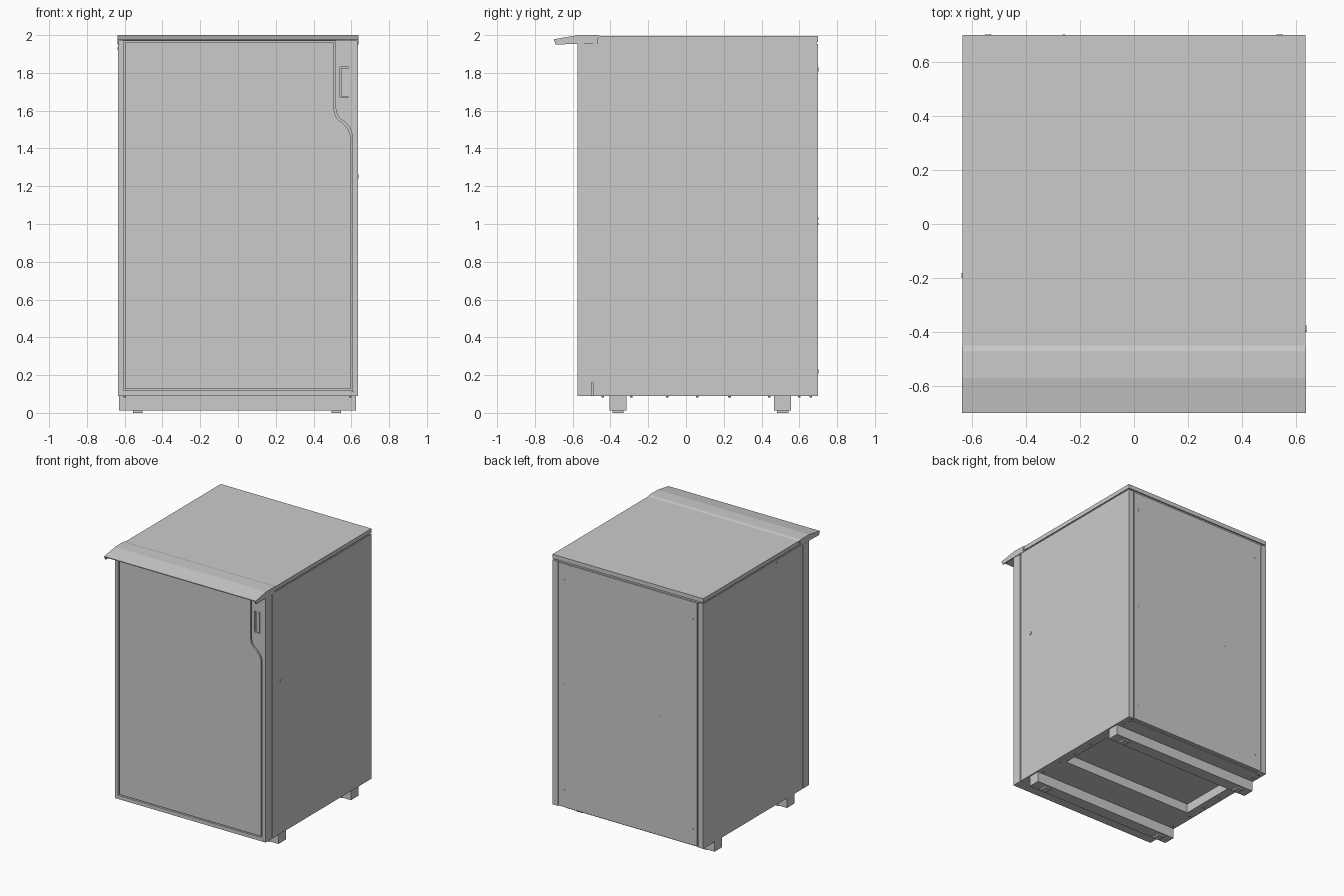
import bpy, bmesh, math
from mathutils import Vector

if "Cube" in bpy.data.objects:
    bpy.data.objects.remove(bpy.data.objects["Cube"])


def finish(name, bm):
    bmesh.ops.recalc_face_normals(bm, faces=bm.faces[:])
    me = bpy.data.meshes.new(name)
    bm.to_mesh(me)
    bm.free()
    ob = bpy.data.objects.new(name, me)
    bpy.context.collection.objects.link(ob)
    return ob


def box(name, x0, x1, y0, y1, z0, z1):
    bm = bmesh.new()
    bmesh.ops.create_cube(bm, size=1)
    for v in bm.verts:
        v.co = Vector(((x0 + x1) / 2 + v.co.x * (x1 - x0),
                       (y0 + y1) / 2 + v.co.y * (y1 - y0),
                       (z0 + z1) / 2 + v.co.z * (z1 - z0)))
    return finish(name, bm)


def prism(name, pts, axis, a, b):
    """Extrude a 2D outline along x (outline is y,z), y (x,z) or z (x,y) from a to b."""
    def at(p, d):
        return {'x': (d, p[0], p[1]), 'y': (p[0], d, p[1]), 'z': (p[0], p[1], d)}[axis]
    bm = bmesh.new()
    face = bm.faces.new([bm.verts.new(at(p, a)) for p in pts])
    ext = bmesh.ops.extrude_face_region(bm, geom=[face])
    shift = Vector(at((0, 0), b - a))
    for v in ext['geom']:
        if isinstance(v, bmesh.types.BMVert):
            v.co += shift
    return finish(name, bm)


def disc(name, centre, axis, r, depth, n=16):
    ring = [(r * math.cos(2 * math.pi * i / n), r * math.sin(2 * math.pi * i / n)) for i in range(n)]
    ob = prism(name, ring, axis, -depth / 2, depth / 2)
    ob.location = centre
    return ob


W = 0.635          # half width of the cabinet
FRONT, BACK = -0.575, 0.70

# inner core that closes the seams
box("core", -0.628, 0.628, -0.55, 0.69, 0.16, 1.985)

# side panels, rear corner posts, door frame sides
for s, side in ((-1, "left"), (1, "right")):
    xa, xb = sorted((s * 0.61, s * W))
    box(side + "_side_panel", xa, xb, -0.493, BACK, 0.09, 1.953)
    xa, xb = sorted((s * 0.59, s * W))
    box(side + "_rear_post", xa, xb, 0.66, BACK, 0.09, 1.953)
    xa, xb = sorted((s * 0.608, s * W))
    box(side + "_frame_return", xa, xb, -0.55, -0.50, 0.09, 1.95)

# back panel with its fixings
box("back_panel", -0.583, 0.583, 0.67, BACK, 0.095, 1.948)
for x in (-0.54, 0.54):
    for z in (0.22, 1.82):
        disc("back_bolt", (x, BACK, z), 'y', 0.012, 0.004)
disc("back_vent_dot", (-0.26, BACK, 1.0), 'y', 0.005, 0.003)
disc("back_small_screw", (0.54, BACK, 1.03), 'y', 0.005, 0.003)

# underside: strips around a shallow opening
box("bottom_front_plate", -0.61, 0.61, -0.50, -0.08, 0.09, 0.17)
box("bottom_rear_plate", -0.61, 0.61, 0.38, 0.67, 0.09, 0.17)
for s in (-1, 1):
    xa, xb = sorted((s * 0.56, s * 0.61))
    box("bottom_edge_strip", xa, xb, -0.08, 0.38, 0.09, 0.17)
box("bottom_door_sill", -W, W, -0.55, -0.50, 0.09, 0.17)

# foot beams with pads
for y, nm in ((-0.36, "front"), (0.512, "rear")):
    box(nm + "_foot_beam", -0.63, 0.625, y - 0.045, y + 0.045, 0.012, 0.09)
    for x in (-0.53, 0.52):
        box(nm + "_foot_pad", x - 0.025, x + 0.025, y - 0.03, y + 0.03, 0, 0.012)

# small bolt heads under the base
for x in (-0.6, 0.595):
    for y in (-0.44, -0.29, -0.1, 0.06, 0.23, 0.44, 0.6, 0.66):
        disc("base_bolt", (x, y, 0.087), 'z', 0.007, 0.01, 8)

# door with stepped upper right corner
curve = [(0.595, 1.47), (0.585, 1.50), (0.56, 1.53), (0.53, 1.553), (0.516, 1.573), (0.508, 1.605)]
door = [(-0.598, 0.127), (0.595, 0.127)] + curve + [(0.508, 1.962), (-0.598, 1.962)]
prism("door", door, 'y', FRONT, -0.54)

# frame around the door
prism("frame_left", [(-W, 0.09), (-0.607, 0.118), (-0.607, 1.97), (-W, 1.97)], 'y', FRONT, -0.54)
prism("frame_bottom", [(-W, 0.09), (W, 0.09), (0.603, 0.118), (-0.607, 0.118)], 'y', FRONT, -0.54)
box("frame_top", -W, W, FRONT, -0.54, 1.97, 1.985)
inner = [(x + 0.009, z + 0.007) for x, z in curve]
right = prism("frame_right", [(W, 0.09), (W, 1.97), (inner[-1][0], 1.97)] + inner[::-1] + [(0.604, 0.118)],
              'y', FRONT, -0.54)

# handle pocket and its sloping lid
cutter = box("handle_cutter", 0.541, 0.586, -0.60, -0.553, 1.67, 1.83)
cutter.hide_render = True
cutter.hide_set(True)
cut = right.modifiers.new("pocket", 'BOOLEAN')
cut.object = cutter
cut.operation = 'DIFFERENCE'
cut.solver = 'EXACT'
prism("handle_lid", [(0.547, -0.567), (0.585, -0.574), (0.585, -0.552), (0.547, -0.552)], 'z', 1.673, 1.827)

# roof panel
box("roof", -W, W, -0.46, BACK, 1.963, 1.995)

# front visor: folded sheet and two end plates
prism("visor", [(-0.70, 1.972), (-0.70, 1.978), (-0.57, 2.0), (-0.47, 2.0), (-0.45, 1.995),
                (-0.45, 1.985), (-0.57, 1.985), (-0.59, 1.990)], 'x', -0.638, 0.638)
plate = [(-0.70, 1.976), (-0.69, 1.95), (-0.60, 1.953), (-0.575, 1.953), (-0.467, 1.953),
         (-0.467, 1.999), (-0.57, 1.999)]
for s in (-1, 1):
    prism("visor_end_plate", plate, 'x', s * 0.630, s * 0.638)

# side fittings
disc("right_side_lock", (W, -0.388, 1.253), 'x', 0.012, 0.008)
disc("left_side_stud", (-W, -0.19, 1.93), 'x', 0.008, 0.008)
